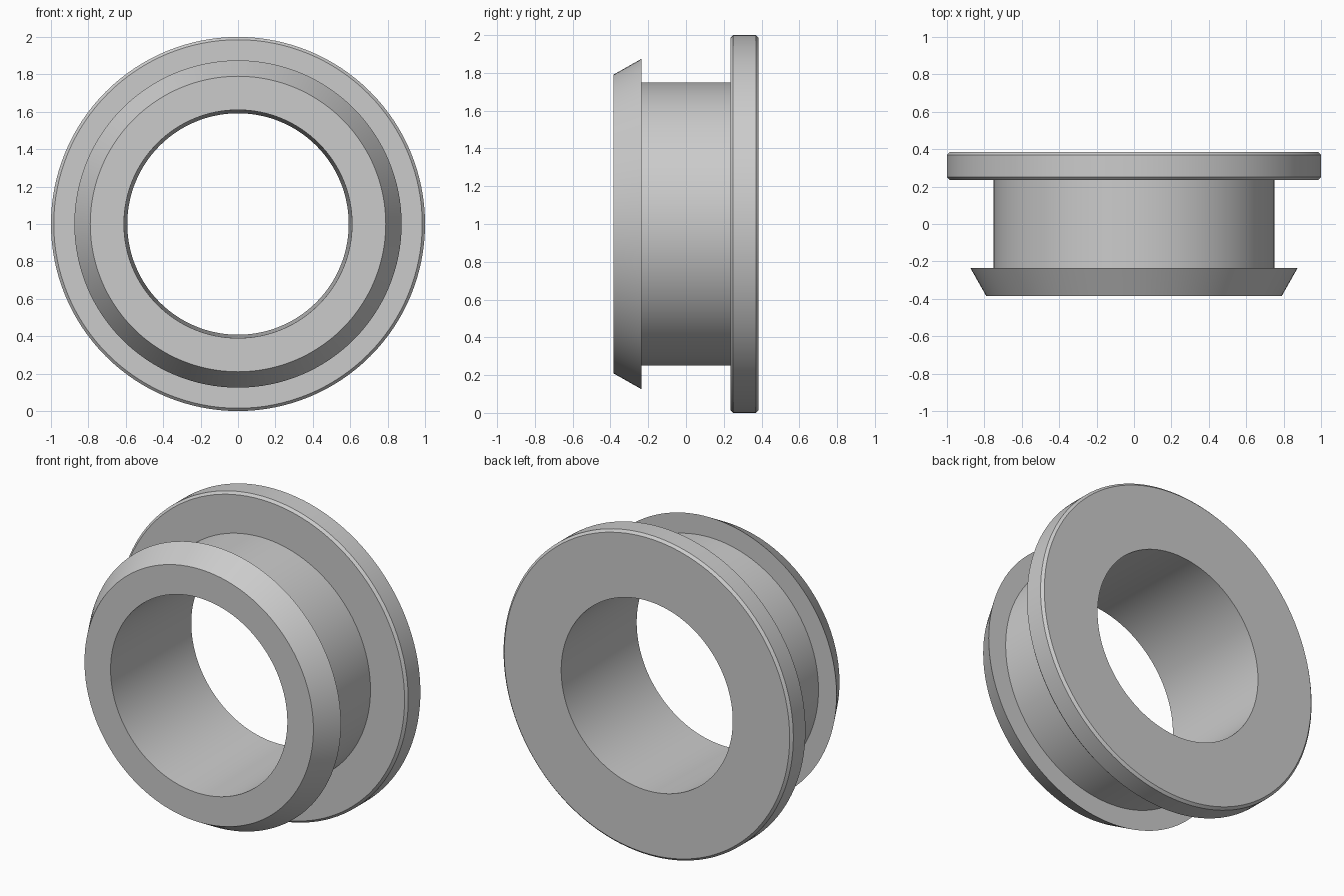
import bpy, bmesh, math
from mathutils import Matrix, Vector

cube = bpy.data.objects.get("Cube")
if cube:
    bpy.data.objects.remove(cube, do_unlink=True)

SEGMENTS = 128
BEVEL = 0.015

grey = bpy.data.materials.new("plain_grey")
grey.use_nodes = True
colour = (0.6, 0.6, 0.6, 1)
grey.diffuse_color = colour
grey.node_tree.nodes["Principled BSDF"].inputs["Base Color"].default_value = colour

# Closed cross-section as (radius, y): tapered bore, barbed lip, neck, chamfered flange
profile = [
    (0.61, -0.385),
    (0.79, -0.385), (0.875, -0.235),
    (0.75, -0.235), (0.75, 0.235),
    (1 - BEVEL, 0.235), (1, 0.235 + BEVEL),
    (1, 0.385 - BEVEL), (1 - BEVEL, 0.385),
    (0.592, 0.385),
]


def revolve(name, points, material):
    """Spin a closed profile around the y axis, centred at z = 1."""
    bm = bmesh.new()
    verts = [bm.verts.new((0, y, r)) for r, y in points]
    edges = [bm.edges.new((v, verts[(i + 1) % len(verts)])) for i, v in enumerate(verts)]
    bmesh.ops.spin(bm, geom=verts + edges, cent=(0, 0, 0), axis=(0, 1, 0),
                   angle=math.tau, steps=SEGMENTS, use_merge=False)
    bmesh.ops.remove_doubles(bm, verts=bm.verts, dist=0.0001)
    bmesh.ops.recalc_face_normals(bm, faces=bm.faces)
    bmesh.ops.transform(bm, matrix=Matrix.Translation(Vector((0, 0, 1))), verts=bm.verts)
    mesh = bpy.data.meshes.new(name)
    bm.to_mesh(mesh)
    bm.free()
    mesh.materials.append(material)
    obj = bpy.data.objects.new(name, mesh)
    bpy.context.collection.objects.link(obj)
    return obj


# Flanged bushing with a snap-in lip
bushing = revolve("flanged_bushing", profile, grey)
bpy.ops.object.select_all(action="DESELECT")
bushing.select_set(True)
bpy.context.view_layer.objects.active = bushing
bpy.ops.object.shade_smooth_by_angle(angle=math.radians(20))
